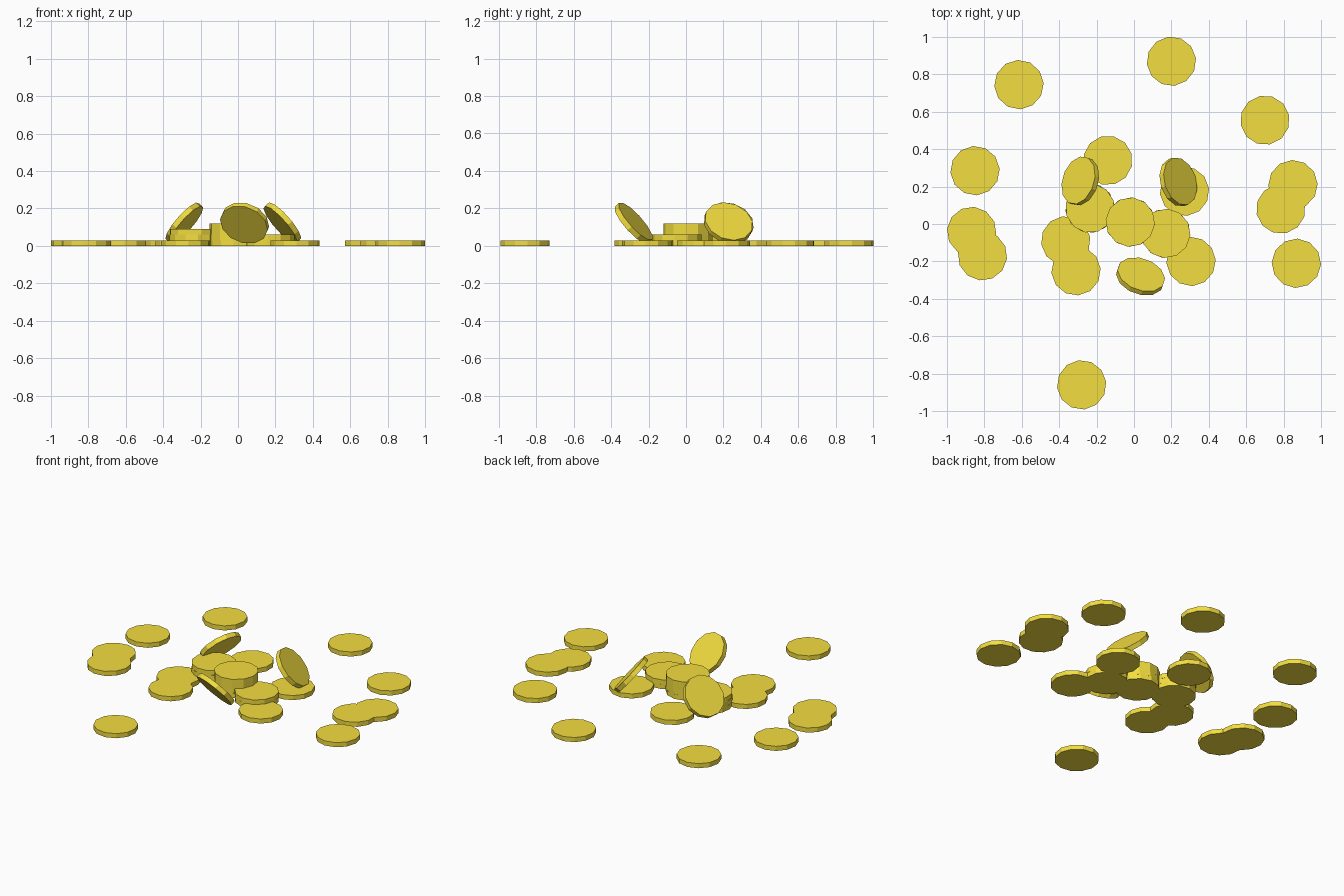
import bpy, math, random
from mathutils import Vector

if "Cube" in bpy.data.objects:
    bpy.data.objects.remove(bpy.data.objects["Cube"])

random.seed(4)
R, T, SIDES = 0.132, 0.03, 12

gold = bpy.data.materials.new("gold")
gold.diffuse_color = (0.9, 0.73, 0.05, 1)
gold.use_nodes = True
gold.node_tree.nodes["Principled BSDF"].inputs["Base Color"].default_value = gold.diffuse_color


def coin(name, centre, normal=(0, 0, 1)):
    """One low-poly coin: a short cylinder facing along normal."""
    bpy.ops.mesh.primitive_cylinder_add(vertices=SIDES, radius=R, depth=T, location=centre)
    ob = bpy.context.object
    ob.name = name
    ob.data.materials.append(gold)
    tip = Vector((0, 0, 1)).rotation_difference(Vector(normal)).to_matrix()
    twist = random.uniform(0, math.tau / SIDES)
    spin = Vector((math.cos(twist), math.sin(twist), 0))
    ob.rotation_euler = (tip @ spin.to_track_quat('X', 'Z').to_matrix()).to_euler()
    return ob


# Coins lying flat on the ground
flat = [(0.20, 0.87), (-0.615, 0.745), (0.70, 0.555), (-0.85, 0.285),
        (0.85, 0.21), (0.785, 0.08), (0.868, -0.21), (-0.868, -0.04),
        (-0.81, -0.17), (-0.28, -0.86), (-0.14, 0.34), (-0.365, -0.09),
        (-0.31, -0.25), (0.305, -0.20), (0.27, 0.175)]
for x, y in flat:
    coin("flat_coin", (x, y, T / 2))

# Stacks in the middle: position and number of coins
for x, y, count in [(-0.02, 0.01, 4), (-0.235, 0.085, 3), (0.17, -0.05, 2)]:
    for i in range(count):
        coin("stacked_coin", (x, y, T * (i + 0.5)))

# Coins standing at a slant: position and heading of the upper face
tilt = math.radians(50)
for x, y, heading in [(0.035, -0.28, 70), (-0.287, 0.23, 162), (0.237, 0.225, 18)]:
    a = math.radians(heading)
    coin("tilted_coin", (x, y, 0.122),
         (math.sin(tilt) * math.cos(a), math.sin(tilt) * math.sin(a), math.cos(tilt)))
